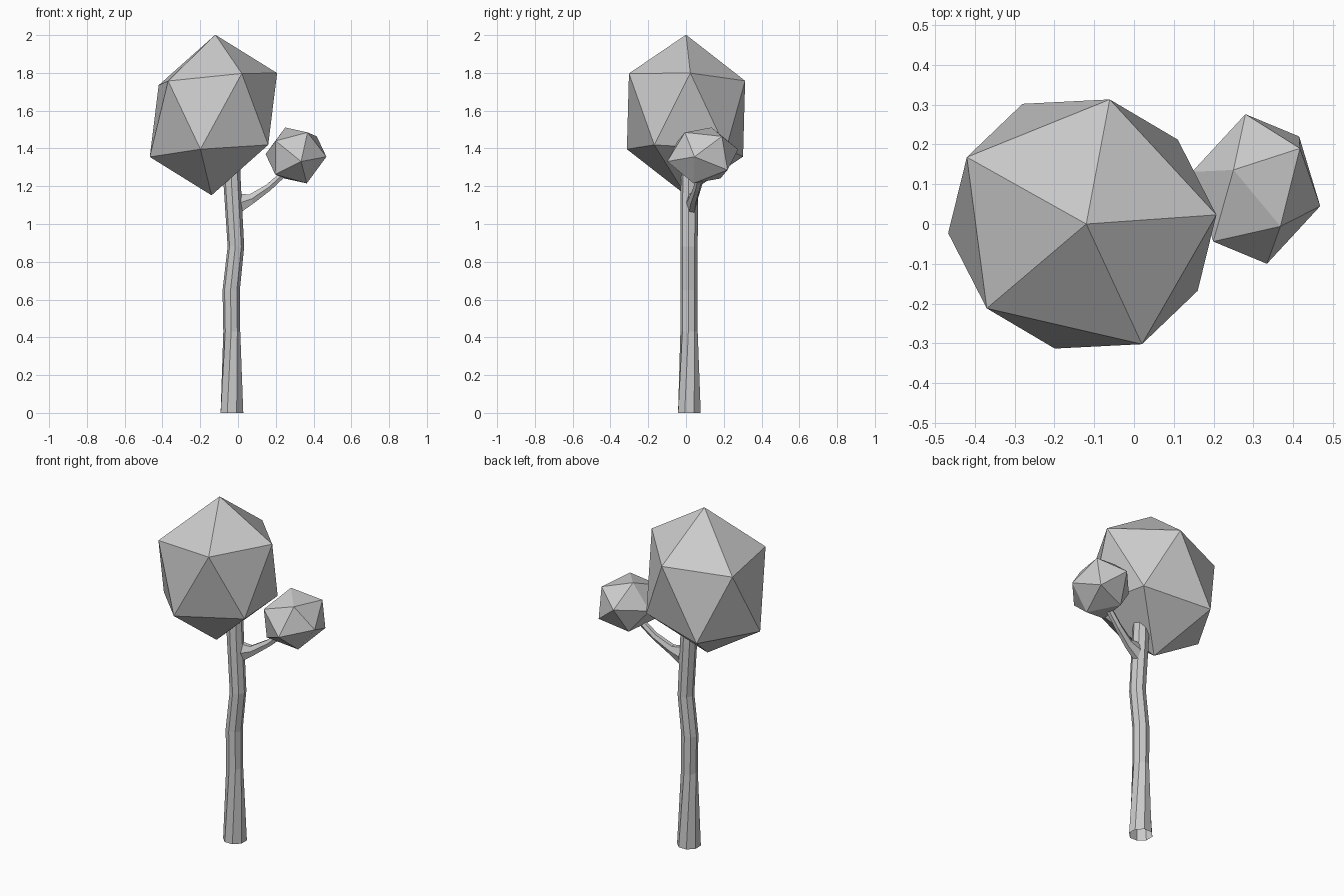
import bpy, bmesh
from math import sin, cos, pi, radians
from mathutils import Vector

if "Cube" in bpy.data.objects:
    bpy.data.objects.remove(bpy.data.objects["Cube"])


def finish(bm, name):
    bmesh.ops.recalc_face_normals(bm, faces=bm.faces)
    mesh = bpy.data.meshes.new(name)
    bm.to_mesh(mesh)
    bm.free()
    obj = bpy.data.objects.new(name, mesh)
    bpy.context.collection.objects.link(obj)
    return obj


def foliage(name, centre, offsets):
    """Stretched icosahedron: six corners plus their opposites."""
    bm = bmesh.new()
    c = Vector(centre)
    for o in offsets:
        for s in (1, -1):
            bm.verts.new(c + s * Vector(o))
    bmesh.ops.convex_hull(bm, input=bm.verts)
    finish(bm, name)


def tube(name, sections, sides):
    """Open faceted tube; section = (centre, normal, side radius, up radius, twist)."""
    bm = bmesh.new()
    rings = []
    for centre, normal, ra, rb, twist in sections:
        n = Vector(normal).normalized()
        a = n.cross(Vector((0, 1, 0))).normalized()
        b = n.cross(a)
        ring = []
        for i in range(sides):
            t = 2 * pi * (i + 0.5) / sides + radians(twist)
            ring.append(bm.verts.new(Vector(centre) + a * ra * cos(t) + b * rb * sin(t)))
        rings.append(ring)
    for r0, r1 in zip(rings, rings[1:]):
        for i in range(sides):
            j = (i + 1) % sides
            bm.faces.new((r0[i], r0[j], r1[j], r1[i]))
    finish(bm, name)


# Trunk, slightly bent and twisted
up = (0, 0, 1)
tube("trunk", [
    ((-0.032, 0.018, 0.00), up, 0.065, 0.065, 0),
    ((-0.033, 0.016, 0.43), up, 0.045, 0.046, 18),
    ((-0.036, 0.016, 0.65), up, 0.046, 0.046, 18),
    ((-0.011, 0.016, 0.88), up, 0.044, 0.046, 18),
    ((-0.030, 0.018, 1.20), up, 0.046, 0.046, 18),
    ((-0.034, 0.018, 1.33), up, 0.044, 0.044, 18),
], 8)

# Side branch, flared where it leaves the trunk
tube("branch", [
    ((0.005, 0.030, 1.110), (1, 0, 0.1), 0.060, 0.030, 0),
    ((0.070, 0.038, 1.132), (1, 0.1, 0.5), 0.030, 0.024, 0),
    ((0.160, 0.060, 1.192), (1, 0.2, 0.75), 0.021, 0.021, 0),
    ((0.290, 0.088, 1.310), (1, 0.2, 0.9), 0.018, 0.018, 0),
], 6)

# Large crown
foliage("large_foliage", (-0.13, 0.0, 1.577), [
    (0.010, 0.000, 0.425), (0.069, 0.313, 0.181), (0.337, 0.023, 0.222),
    (0.150, -0.302, 0.220), (-0.240, -0.212, 0.180), (-0.290, 0.168, 0.158),
])

# Small crown on the branch
foliage("small_foliage", (0.307, 0.088, 1.363), [
    (-0.057, 0.048, 0.148), (0.061, -0.094, 0.122), (0.110, 0.102, 0.101),
    (-0.108, -0.132, 0.077), (0.027, -0.188, -0.032), (0.161, -0.043, -0.007),
])
